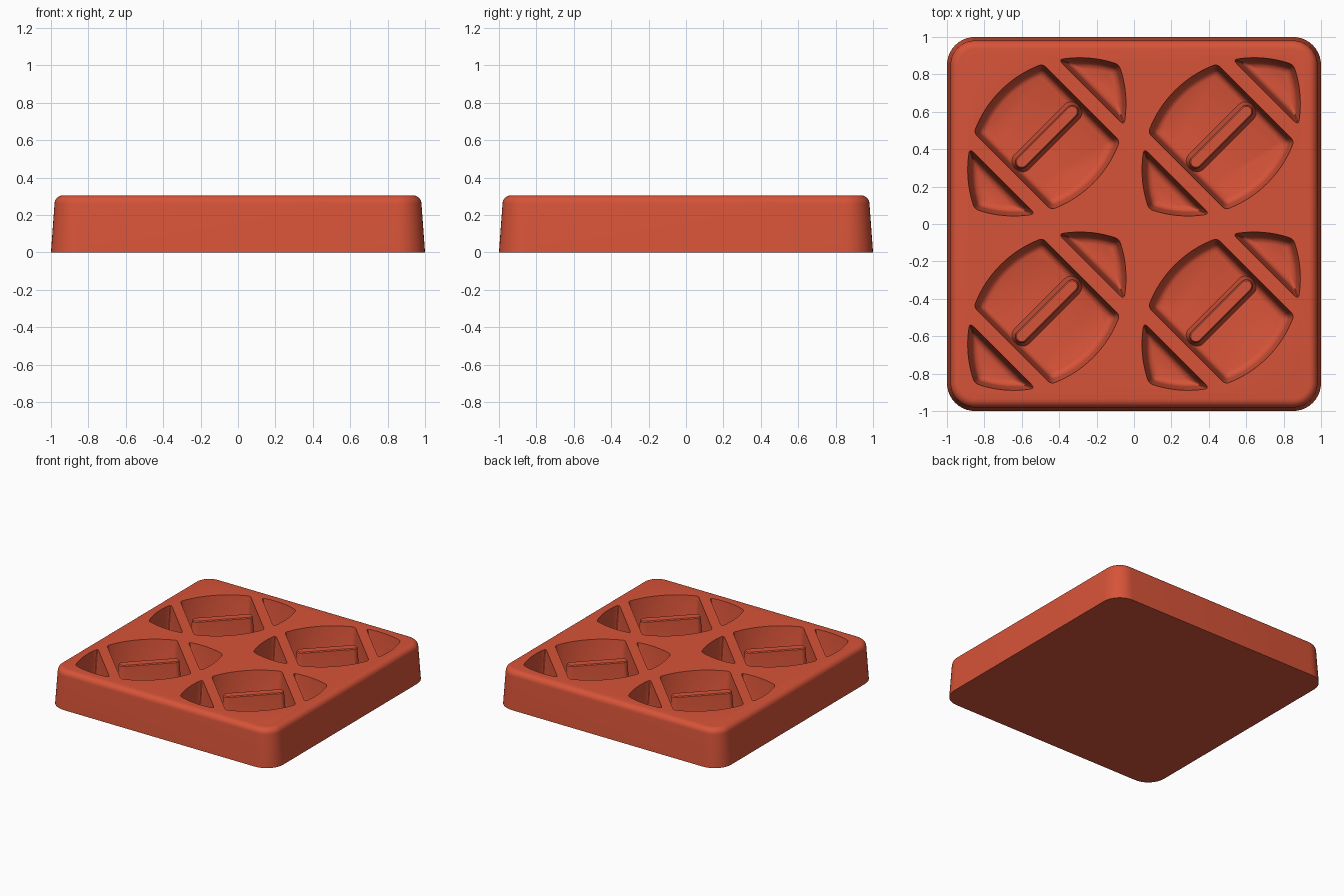
import bpy, bmesh, math
from mathutils import Vector

cube = bpy.data.objects.get("Cube")
if cube:
    bpy.data.objects.remove(cube, do_unlink=True)

HEIGHT = 0.305
FLOOR = 0.06
CELL = 0.466        # offset of each motif from the middle
ARC_R, ARC_C = 0.60, 0.25   # lens arc radius and centre offset
MID_U, TIP_U = 0.26, 0.335  # straight pocket edges along the lens axis

red = bpy.data.materials.new("Brick red")
red.use_nodes = True
red.diffuse_color = (0.68, 0.087, 0.04, 1)
red.node_tree.nodes["Principled BSDF"].inputs["Base Color"].default_value = red.diffuse_color


def loft(bm, rings):
    """Skin closed rings of equal length and cap both ends."""
    loops = [[bm.verts.new(p) for p in ring] for ring in rings]
    n = len(loops[0])
    for a, b in zip(loops, loops[1:]):
        for i in range(n):
            j = (i + 1) % n
            bm.faces.new((a[i], a[j], b[j], b[i]))
    bm.faces.new(loops[0][::-1])
    bm.faces.new(loops[-1])


def finish(bm, name):
    bmesh.ops.recalc_face_normals(bm, faces=bm.faces)
    mesh = bpy.data.meshes.new(name)
    bm.to_mesh(mesh)
    bm.free()
    mesh.materials.append(red)
    obj = bpy.data.objects.new(name, mesh)
    bpy.context.collection.objects.link(obj)
    return obj


def smooth(obj):
    bpy.ops.object.select_all(action='DESELECT')
    obj.select_set(True)
    bpy.context.view_layer.objects.active = obj
    bpy.ops.object.shade_smooth_by_angle(angle=math.radians(35))


def rounded_box(hx, hy, r, z, steps=10):
    ring = []
    for q, (sx, sy) in enumerate(((1, 1), (-1, 1), (-1, -1), (1, -1))):
        for i in range(steps + 1):
            a = math.pi / 2 * (q + i / steps)
            ring.append(Vector((sx * (hx - r) + r * math.cos(a),
                                sy * (hy - r) + r * math.sin(a), z)))
    return ring


def arc(u0, u1, side, d):
    """Part of a lens arc from u0 to u1, inset by d."""
    r = ARC_R - d
    a0, a1 = math.asin(u0 / r), math.asin(u1 / r)

    def at(t):
        a = a0 + (a1 - a0) * t
        return Vector((r * math.sin(a), side * (r * math.cos(a) - ARC_C)))
    return at


def outline(edges, trim, steps=16):
    """Sample the edges and ease the corners between them."""
    pts = []
    for k, edge in enumerate(edges):
        pts += [edge(trim + (1 - 2 * trim) * i / steps) for i in range(steps + 1)]
        a, p, b = edge(1 - trim), edge(1), edges[(k + 1) % len(edges)](trim)
        for t in (0.25, 0.5, 0.75):
            pts.append(a * (1 - t) ** 2 + p * 2 * t * (1 - t) + b * t * t)
    return pts


def chord(first, last):
    return lambda t: first.lerp(last, t)


def middle_pocket(d):
    u = MID_U - d
    top, bottom = arc(u, -u, 1, d), arc(-u, u, -1, d)
    return outline([top, chord(top(1), bottom(0)), bottom, chord(bottom(1), top(0))], 0.04)


def tip_pocket(d):
    tip = math.sqrt((ARC_R - d) ** 2 - ARC_C ** 2)
    low, high = arc(TIP_U + d, tip, -1, d), arc(tip, TIP_U + d, 1, d)
    return outline([low, high, chord(high(1), low(0))], 0.07)


def place(pts, z, cx, cy, flip=1):
    """Turn axis coordinates by 45 degrees into a cell."""
    s = math.sqrt(0.5) * flip
    return [Vector((cx + s * (p.x - p.y), cy + s * (p.x + p.y), z)) for p in pts]


cells = [(x * CELL, y * CELL) for x in (-1, 1) for y in (-1, 1)]

# Tray body with drafted sides and a rounded top edge
bm = bmesh.new()
R = 0.045
rings = [rounded_box(1, 1, 0.15, 0)]
for i in range(7):
    a = math.pi / 2 * i / 6
    inset = 0.019 + R * (1 - math.cos(a))
    rings.append(rounded_box(1 - inset, 1 - inset, 0.15 - inset,
                             HEIGHT - R + R * math.sin(a)))
loft(bm, rings)
tray = finish(bm, "tray")

# Drafted pocket cutters with a filleted floor
levels = [(-0.004, HEIGHT + 0.05), (0, HEIGHT), (0.02, 0.105), (0.025, 0.083),
          (0.037, 0.067), (0.055, FLOOR)]
bm = bmesh.new()
for cx, cy in cells:
    loft(bm, [place(middle_pocket(d), z, cx, cy) for d, z in levels])
    for flip in (1, -1):
        loft(bm, [place(tip_pocket(d), z, cx, cy, flip) for d, z in levels])
cutter = finish(bm, "pocket_cutter")
cutter.hide_render = True

cut = tray.modifiers.new("pockets", 'BOOLEAN')
cut.operation = 'DIFFERENCE'
cut.solver = 'EXACT'
cut.object = cutter
bpy.context.view_layer.objects.active = tray
bpy.ops.object.modifier_apply(modifier=cut.name)
bpy.data.objects.remove(cutter, do_unlink=True)
smooth(tray)

# Central bars standing on the pocket floors
bar_levels = [(0.055, FLOOR - 0.02), (0.055, FLOOR), (0.05, 0.08), (0.034, 0.28), (0.028, 0.287)]
for n, (cx, cy) in enumerate(cells):
    bm = bmesh.new()
    loft(bm, [place(rounded_box(0.19 + w, w, w, 0), z, cx, cy) for w, z in bar_levels])
    smooth(finish(bm, f"pocket_bar_{n + 1}"))
